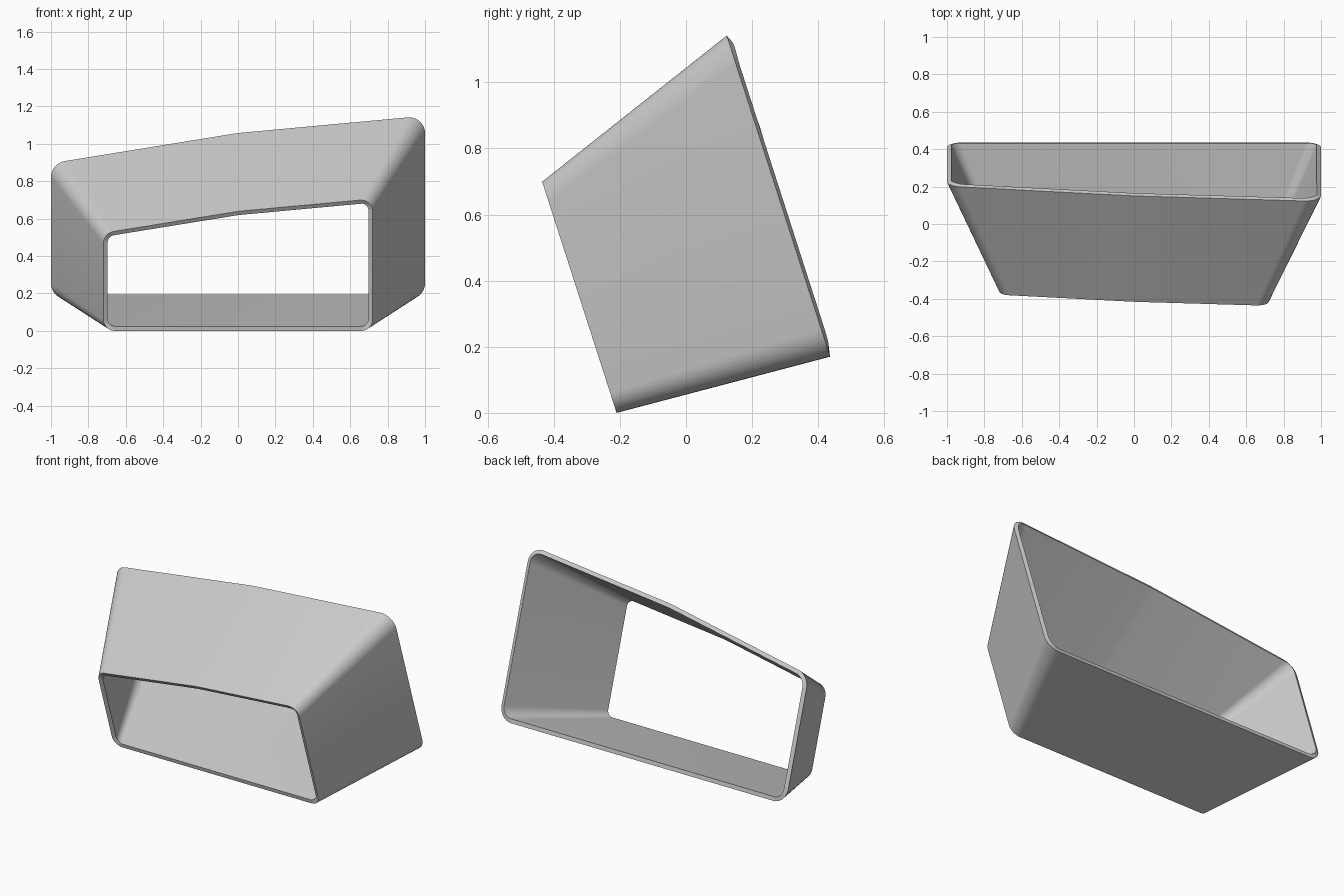
import bpy, math
from mathutils import Vector

if "Cube" in bpy.data.objects:
    bpy.data.objects.remove(bpy.data.objects["Cube"])

SLANT = -0.322      # both openings lean forward by this much y per z
STEPS = 8

# rear opening corners (x, height, radius), counter-clockwise seen from the front
CORNERS = [(-1, 0, 0.085), (1, 0, 0.085), (1, 0.98, 0.085),
           (0, 0.888, 1.0), (-1, 0.726, 0.09)]


def rounded_outline(corners):
    """Polygon with each corner replaced by a circular arc."""
    pts, n = [], len(corners)
    for i, (x, z, r) in enumerate(corners):
        p = Vector((x, z))
        a = (Vector(corners[i - 1][:2]) - p).normalized()
        b = (Vector(corners[(i + 1) % n][:2]) - p).normalized()
        half = a.angle(b) / 2
        centre = p + (a + b).normalized() * (r / math.sin(half))
        t = r / math.tan(half)
        s, e = p + a * t - centre, p + b * t - centre
        sweep = math.pi - 2 * half
        for k in range(STEPS + 1):
            f = k / STEPS
            d = (s * math.sin((1 - f) * sweep) + e * math.sin(f * sweep)) / math.sin(sweep)
            pts.append(centre + d)
    return pts


def place(outline, scale, y, z):
    return [(p.x * scale, y + SLANT * p.y * scale, z + p.y * scale) for p in outline]


# tapered shell: small front opening lofted to the large rear opening
outline = rounded_outline(CORNERS)
n = len(outline)
verts = place(outline, 0.72, -0.21, 0.0) + place(outline, 1.0, 0.436, 0.17)
faces = [(i, n + i, n + (i + 1) % n, (i + 1) % n) for i in range(n)]
mesh = bpy.data.meshes.new("tapered_shell")
mesh.from_pydata(verts, [], faces)
shell = bpy.data.objects.new("tapered_shell", mesh)
bpy.context.collection.objects.link(shell)

# wall thickness, grown inward
wall = shell.modifiers.new("wall", 'SOLIDIFY')
wall.thickness = 0.025
wall.offset = -1
wall.use_even_offset = True

bpy.context.view_layer.objects.active = shell
shell.select_set(True)
bpy.ops.object.modifier_apply(modifier="wall")
bpy.ops.object.shade_smooth_by_angle(angle=math.radians(30))
